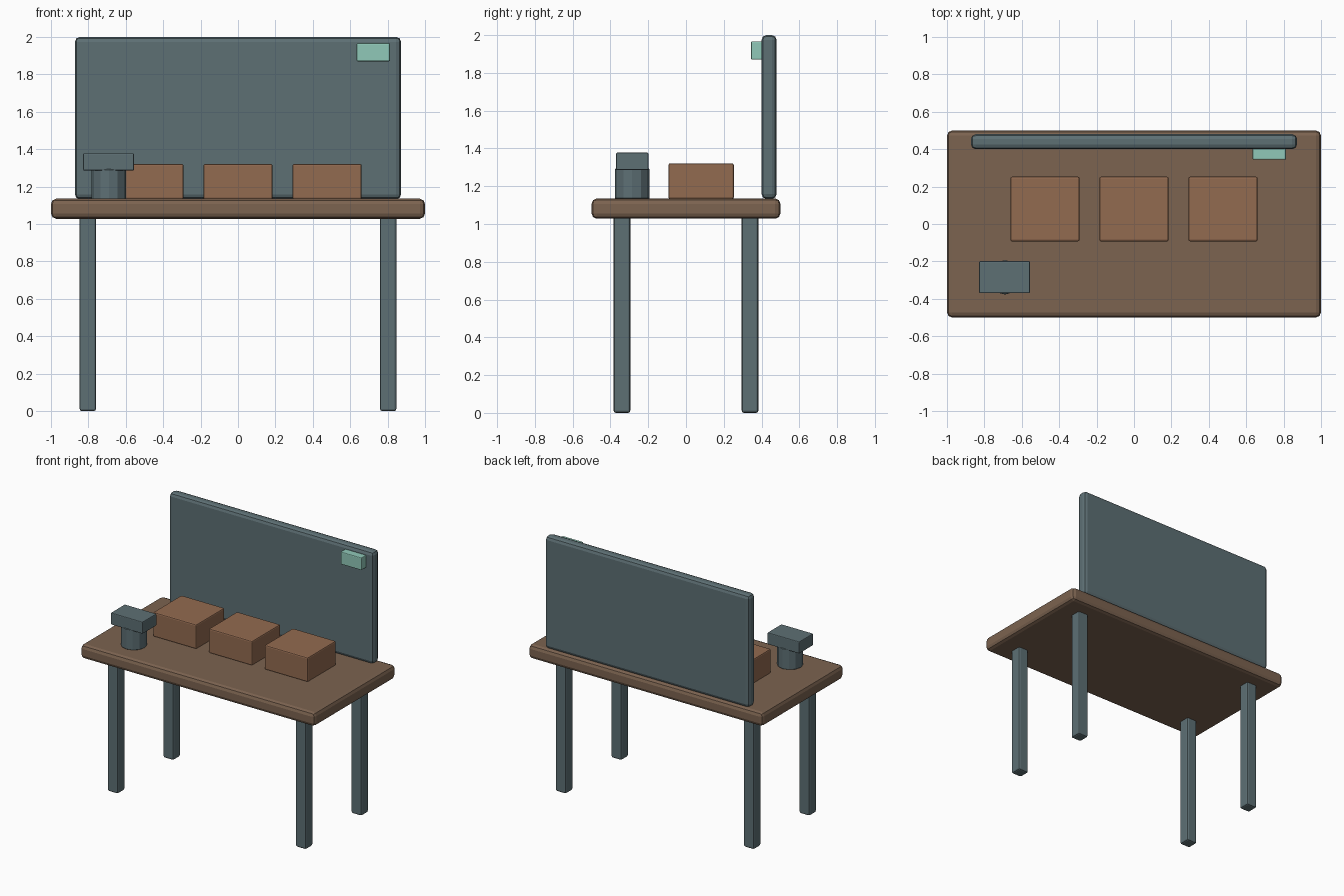
import bpy, math

if "Cube" in bpy.data.objects:
    bpy.data.objects.remove(bpy.data.objects["Cube"])


def material(name, rgb):
    m = bpy.data.materials.new(name)
    m.diffuse_color = (*rgb, 1)
    m.use_nodes = True
    m.node_tree.nodes["Principled BSDF"].inputs["Base Color"].default_value = m.diffuse_color
    return m


slate = material("slate", (0.11, 0.16, 0.175))
wood = material("wood", (0.2, 0.125, 0.08))
carton = material("carton", (0.29, 0.145, 0.08))
mint = material("mint", (0.28, 0.58, 0.48))


def finish(ob, name, mat, bevel, segments):
    ob.name = name
    ob.data.materials.append(mat)
    mod = ob.modifiers.new("bevel", 'BEVEL')
    mod.width = bevel
    mod.segments = segments
    mod.limit_method = 'ANGLE'
    mod.angle_limit = math.radians(40)
    return ob


def box(name, x, y, z, mat, bevel=0.008, segments=2):
    """Bevelled box from (min, max) ranges on each axis."""
    bpy.ops.mesh.primitive_cube_add(size=1, location=[(a + b) / 2 for a, b in (x, y, z)])
    ob = bpy.context.object
    ob.scale = [b - a for a, b in (x, y, z)]
    bpy.ops.object.transform_apply(location=False, rotation=False, scale=True)
    return finish(ob, name, mat, bevel, segments)


# Table top and four legs
box("table_top", (-1, 1), (-0.5, 0.5), (1.028, 1.135), wood, 0.028)
for sx, side in ((-1, "left"), (1, "right")):
    for sy, end in ((-1, "front"), (1, "back")):
        cx, cy, h = sx * 0.803, sy * 0.339, 0.044
        box(f"{end}_{side}_leg", (cx - h, cx + h), (cy - h, cy + h), (0, 1.04), slate, 0.012)

# Upright back panel with a small tag on its front
box("back_panel", (-0.872, 0.872), (0.4, 0.48), (1.133, 2.0), slate, 0.026)
box("panel_tag", (0.634, 0.813), (0.344, 0.405), (1.87, 1.967), mint, 0.006)

# Row of three cartons
for i, cx in enumerate((-0.476, 0, 0.476)):
    box(f"carton_{i + 1}", (cx - 0.185, cx + 0.185), (-0.093, 0.253), (1.133, 1.321), carton, 0.009)

# Desk device: round stand with a block head
bpy.ops.mesh.primitive_cylinder_add(vertices=12, radius=0.092, depth=0.16,
                                    location=(-0.69, -0.285, 1.213))
finish(bpy.context.object, "device_stand", slate, 0.004, 1)
box("device_head", (-0.828, -0.556), (-0.37, -0.199), (1.286, 1.378), slate, 0.006)
